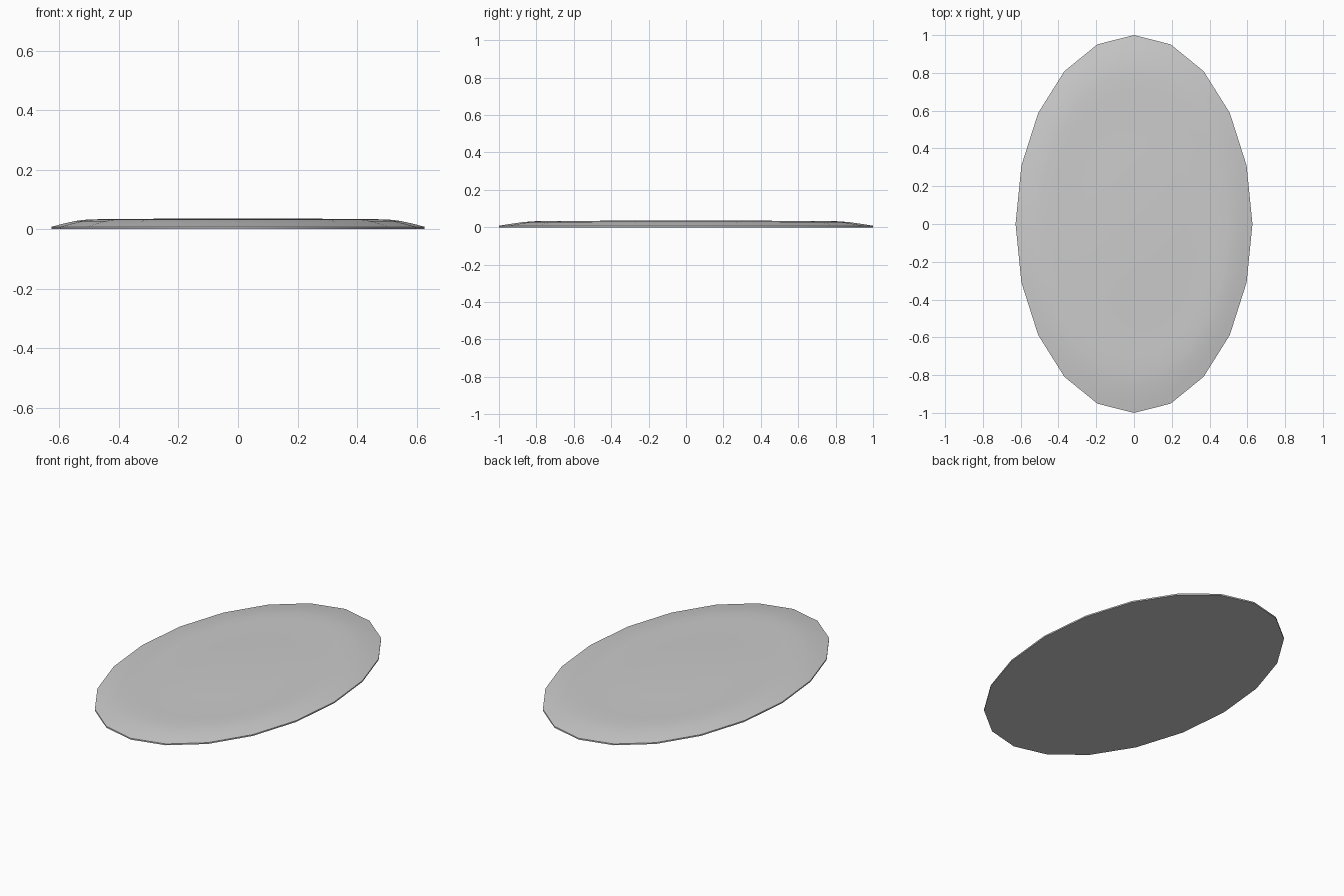
import bpy, bmesh, math

if "Cube" in bpy.data.objects:
    bpy.data.objects.remove(bpy.data.objects["Cube"])

SIDES, RX, RY = 20, 0.627, 1.0
# (radius fraction, height) from the underside rim up to the raised centre
PROFILE = [(1.0, 0.0), (1.0, 0.008), (0.94, 0.018), (0.87, 0.028), (0.80, 0.033),
           (0.70, 0.034), (0.48, 0.034), (0.42, 0.0365)]

# Oval disc: stacked 20-sided elliptical rings
bm = bmesh.new()
rings = []
for r, z in PROFILE:
    rings.append([bm.verts.new((RX * r * math.cos(2 * math.pi * i / SIDES),
                                RY * r * math.sin(2 * math.pi * i / SIDES), z))
                  for i in range(SIDES)])
for low, high in zip(rings, rings[1:]):
    for i in range(SIDES):
        j = (i + 1) % SIDES
        bm.faces.new((low[i], low[j], high[j], high[i]))

# Flat underside and flat raised centre
bm.faces.new(rings[0][::-1])
bm.faces.new(rings[-1])

mesh = bpy.data.meshes.new("oval_disc")
bm.to_mesh(mesh)
bm.free()
disc = bpy.data.objects.new("oval_disc", mesh)
bpy.context.collection.objects.link(disc)
bpy.context.view_layer.objects.active = disc
disc.select_set(True)
bpy.ops.object.shade_smooth_by_angle(angle=math.radians(35))
